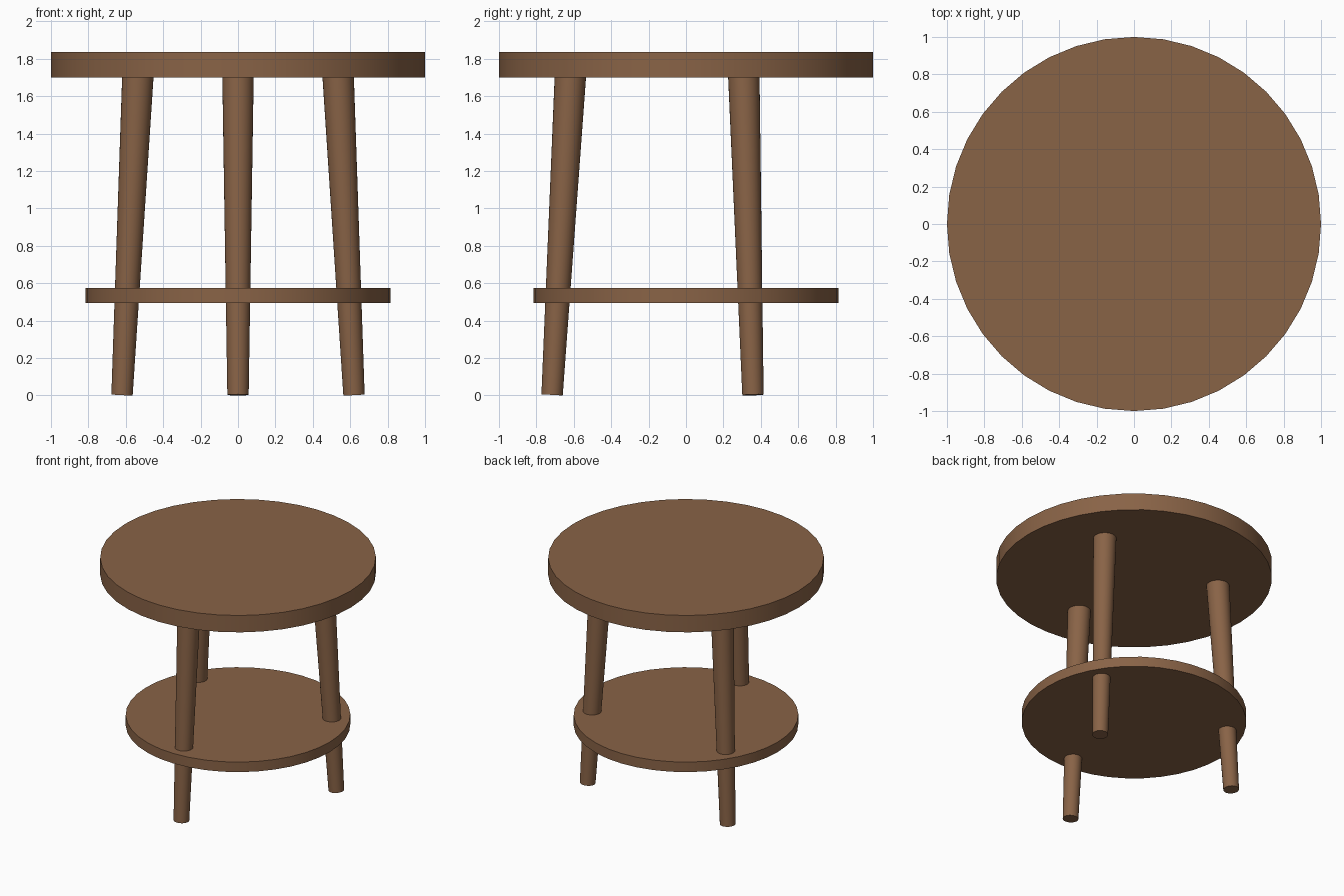
import bpy
import math
from mathutils import Vector

if "Cube" in bpy.data.objects:
    bpy.data.objects.remove(bpy.data.objects["Cube"], do_unlink=True)

# One brown wood for every part
wood = bpy.data.materials.new("brown_wood")
wood.use_nodes = True
colour = (0.25, 0.125, 0.062, 1)
wood.diffuse_color = colour
bsdf = next(n for n in wood.node_tree.nodes if n.type == "BSDF_PRINCIPLED")
bsdf.inputs["Base Color"].default_value = colour
bsdf.inputs["Roughness"].default_value = 0.7


def rod(name, start, end, r_start, r_end, sides):
    """Tapered round bar between two points, smooth around, sharp at the ends."""
    start, end = Vector(start), Vector(end)
    axis = end - start
    bpy.ops.mesh.primitive_cone_add(vertices=sides, radius1=r_start, radius2=r_end,
                                    depth=axis.length, location=(start + end) / 2)
    obj = bpy.context.object
    obj.name = obj.data.name = name
    obj.rotation_euler = Vector((0, 0, 1)).rotation_difference(axis).to_euler()
    obj.data.materials.append(wood)
    bpy.ops.object.shade_smooth_by_angle(angle=math.radians(30))
    return obj


# Round top and lower shelf
rod("table_top", (0, 0, 1.7), (0, 0, 1.835), 1, 1, 40)
rod("shelf", (0, 0, 0.495), (0, 0, 0.575), 0.815, 0.815, 40)

# Three splayed, tapered legs that pass through the shelf
for name, degrees in (("front_leg", -90), ("back_left_leg", 30), ("back_right_leg", 150)):
    a = math.radians(degrees)
    out = Vector((math.cos(a), math.sin(a), 0))
    rod(name, out * 0.716 + Vector((0, 0, 0.003)), out * 0.618 + Vector((0, 0, 1.71)),
        0.057, 0.084, 32)
